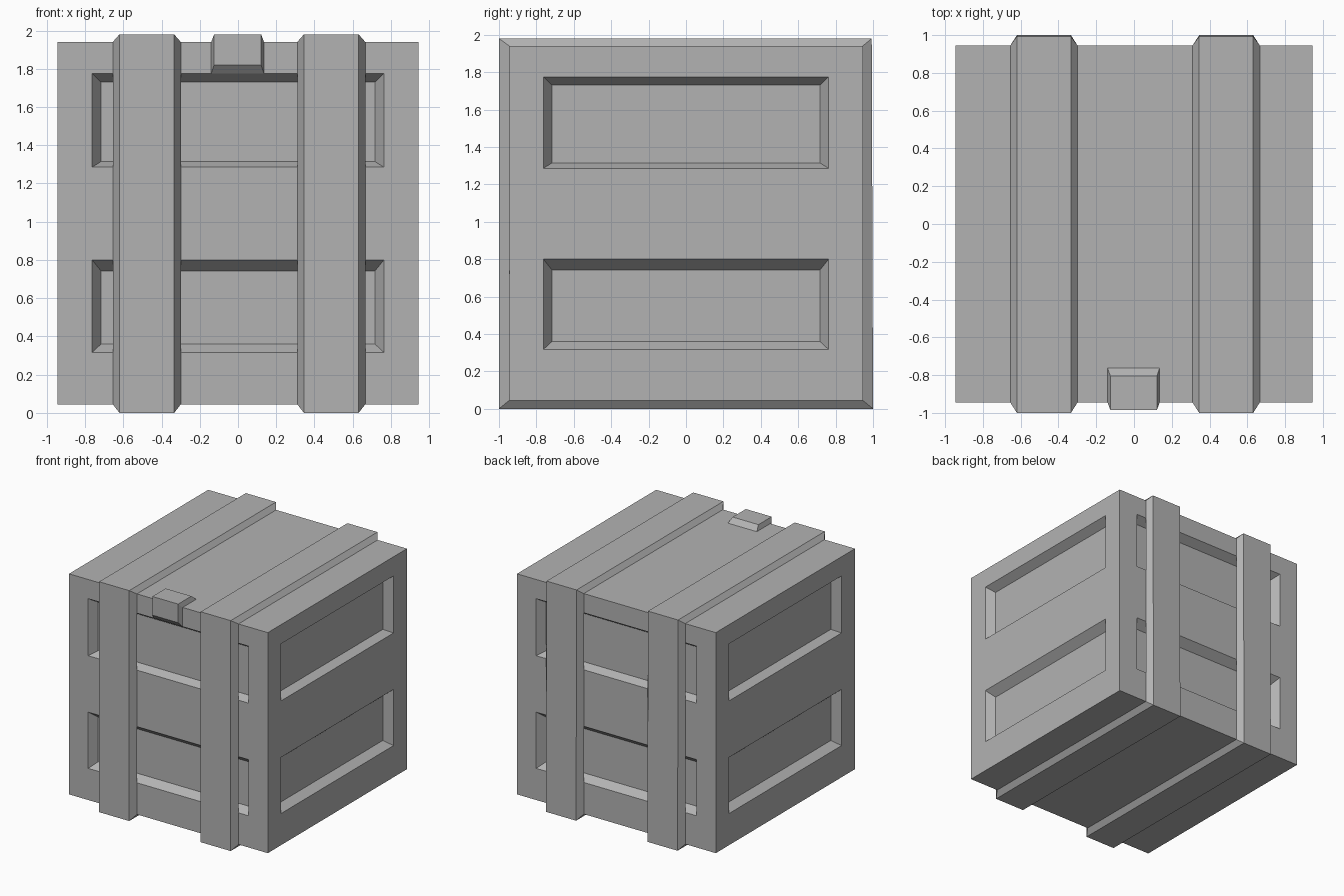
import bpy, bmesh
from math import pi
from mathutils import Matrix, Vector

if "Cube" in bpy.data.objects:
    bpy.data.objects.remove(bpy.data.objects["Cube"])

B, Z0, Z1 = 0.945, 0.045, 1.94      # body half width, bottom, top
PW = 0.763                          # panel half width
DEPTH = 0.07

# Dark grey finish
grey = bpy.data.materials.new("dark_grey")
grey.diffuse_color = (0.45, 0.45, 0.45, 1)
grey.use_nodes = True
grey.node_tree.nodes["Principled BSDF"].inputs["Base Color"].default_value = grey.diffuse_color


def finish(bm, name):
    bmesh.ops.remove_doubles(bm, verts=bm.verts, dist=1e-4)
    bmesh.ops.recalc_face_normals(bm, faces=bm.faces)
    me = bpy.data.meshes.new(name)
    bm.to_mesh(me)
    bm.free()
    me.materials.append(grey)
    ob = bpy.data.objects.new(name, me)
    bpy.context.collection.objects.link(ob)
    return ob


def poly(bm, pts):
    return bm.faces.new([bm.verts.new(p) for p in pts])


# Crate body: four walls, each with two sunken panels
bm = bmesh.new()
panels = [(0.317, 0.80, 0.36, 0.742), (1.285, 1.775, 1.315, 1.73)]
for k in range(4):
    rot = Matrix.Rotation(k * pi / 2, 3, 'Z')

    def rect(x0, x1, z0, z1, y=-B):
        return [rot @ Vector(p) for p in
                ((x0, y, z0), (x1, y, z0), (x1, y, z1), (x0, y, z1))]

    levels = [Z0] + [z for p in panels for z in p[:2]] + [Z1]
    for i in range(5):
        z0, z1 = levels[i], levels[i + 1]
        poly(bm, rect(-B, -PW, z0, z1))
        poly(bm, rect(PW, B, z0, z1))
        if i % 2 == 0:
            poly(bm, rect(-PW, PW, z0, z1))
    for z0, z1, iz0, iz1 in panels:
        rim = rect(-PW, PW, z0, z1)
        floor = rect(-PW + 0.047, PW - 0.047, iz0, iz1, -B + DEPTH)
        poly(bm, floor)
        for i in range(4):
            j = (i + 1) % 4
            poly(bm, (rim[i], rim[j], floor[j], floor[i]))
for z in (Z0, Z1):
    poly(bm, [(-B, -B, z), (B, -B, z), (B, B, z), (-B, B, z)])
finish(bm, "crate_body")


def strap(name, centre):
    """Bevelled band running all the way around the crate."""
    inner = [(-B, Z0), (B, Z0), (B, Z1), (-B, Z1)]
    outer = [(-1, 0), (1, 0), (0.993, 1.98), (-1, 1.98)]
    bm = bmesh.new()
    loops = []
    for x, ring in ((-0.178, inner), (-0.143, outer), (0.143, outer), (0.178, inner)):
        loops.append([bm.verts.new((centre + x, y, z)) for y, z in ring])
    for a in range(4):
        p, q = loops[a], loops[(a + 1) % 4]
        for i in range(4):
            j = (i + 1) % 4
            bm.faces.new((p[i], p[j], q[j], q[i]))
    finish(bm, name)


strap("left_strap", -0.477)
strap("right_strap", 0.488)

# Latch: bevelled L profile folded over the top front edge
profile = [(-0.945, 1.775, 0.138), (-0.985, 1.82, 0.123), (-0.985, 1.98, 0.123),
           (-0.805, 1.98, 0.123), (-0.762, 1.94, 0.138), (-0.945, 1.94, 0.138)]
bm = bmesh.new()
sides = [[bm.verts.new((s * w - 0.002, y, z)) for y, z, w in profile] for s in (-1, 1)]
for i in range(6):
    j = (i + 1) % 6
    bm.faces.new((sides[0][i], sides[0][j], sides[1][j], sides[1][i]))
for s in sides:
    bm.faces.new((s[0], s[1], s[2], s[5]))
    bm.faces.new((s[2], s[3], s[4], s[5]))
finish(bm, "latch")
